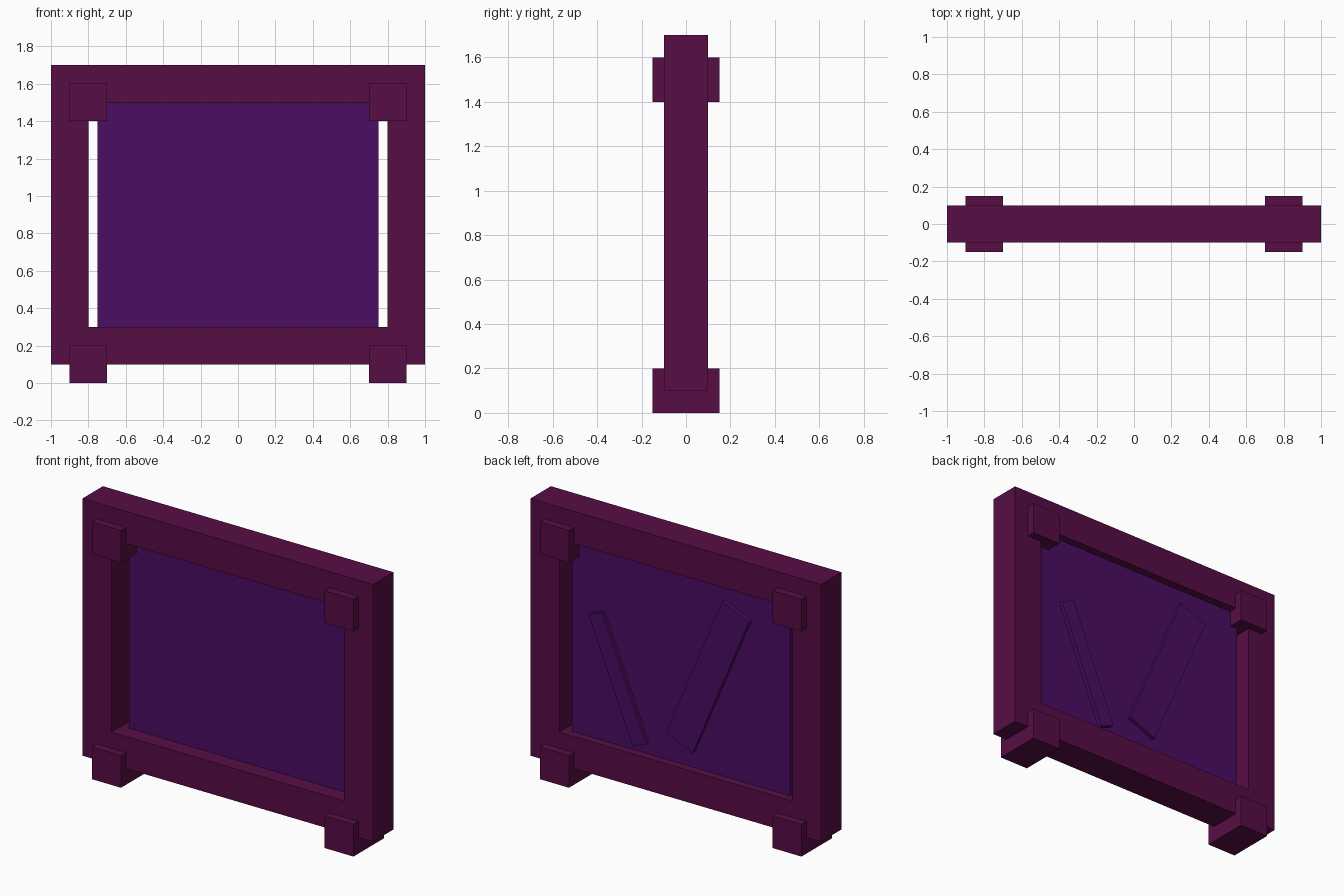
import bpy
import bmesh
from mathutils import Matrix, Vector

cube = bpy.data.objects.get("Cube")
if cube:
    bpy.data.objects.remove(cube, do_unlink=True)


def material(name, color):
    mat = bpy.data.materials.new(name)
    mat.use_nodes = True
    mat.diffuse_color = color
    mat.node_tree.nodes["Principled BSDF"].inputs["Base Color"].default_value = color
    return mat


plum = material("dark_plum", (0.095, 0.004, 0.059, 1))
violet = material("deep_violet", (0.068, 0.004, 0.124, 1))


def add_object(name, bm, mat):
    bmesh.ops.recalc_face_normals(bm, faces=bm.faces)
    mesh = bpy.data.meshes.new(name)
    bm.to_mesh(mesh)
    bm.free()
    mesh.materials.append(mat)
    obj = bpy.data.objects.new(name, mesh)
    bpy.context.collection.objects.link(obj)
    return obj


def box(name, center, size, mat, tilt=0):
    bm = bmesh.new()
    bmesh.ops.create_cube(bm, size=1, matrix=Matrix.Diagonal((*size, 1)))
    obj = add_object(name, bm, mat)
    obj.location = center
    obj.rotation_euler.y = tilt
    return obj


# Rectangular frame: a square section swept round four mitred corners
bm = bmesh.new()
section = [(0, -0.1), (0.2, -0.1), (0.2, 0.1), (0, 0.1)]
rings = []
for sx, sz in [(-1, -1), (1, -1), (1, 1), (-1, 1)]:
    rings.append([bm.verts.new(Vector((sx * (1 - inset), y, 0.9 + sz * (0.8 - inset))))
                  for inset, y in section])
for i in range(4):
    a, b = rings[i], rings[(i + 1) % 4]
    for j in range(4):
        k = (j + 1) % 4
        bm.faces.new((a[j], b[j], b[k], a[k]))
add_object("frame", bm, plum)

# Corner blocks, the lower pair serving as feet
for side, x in (("right", -0.8), ("left", 0.8)):
    for level, z in (("lower", 0.1), ("upper", 1.5)):
        box(f"{level}_{side}_block", (x, 0, z), (0.2, 0.3, 0.2), plum)

# Recessed pane, with gaps at its sides
box("pane", (0, 0.025, 0.9), (1.5, 0.05, 1.2), violet)

# Slanted strips raised on the back of the pane
box("wide_strip", (-0.2, 0.05, 0.9), (0.2, 0.05, 1.0), violet, tilt=-0.4)
box("narrow_strip", (0.42, 0.05, 0.72), (0.1, 0.05, 0.8), violet, tilt=0.39)
